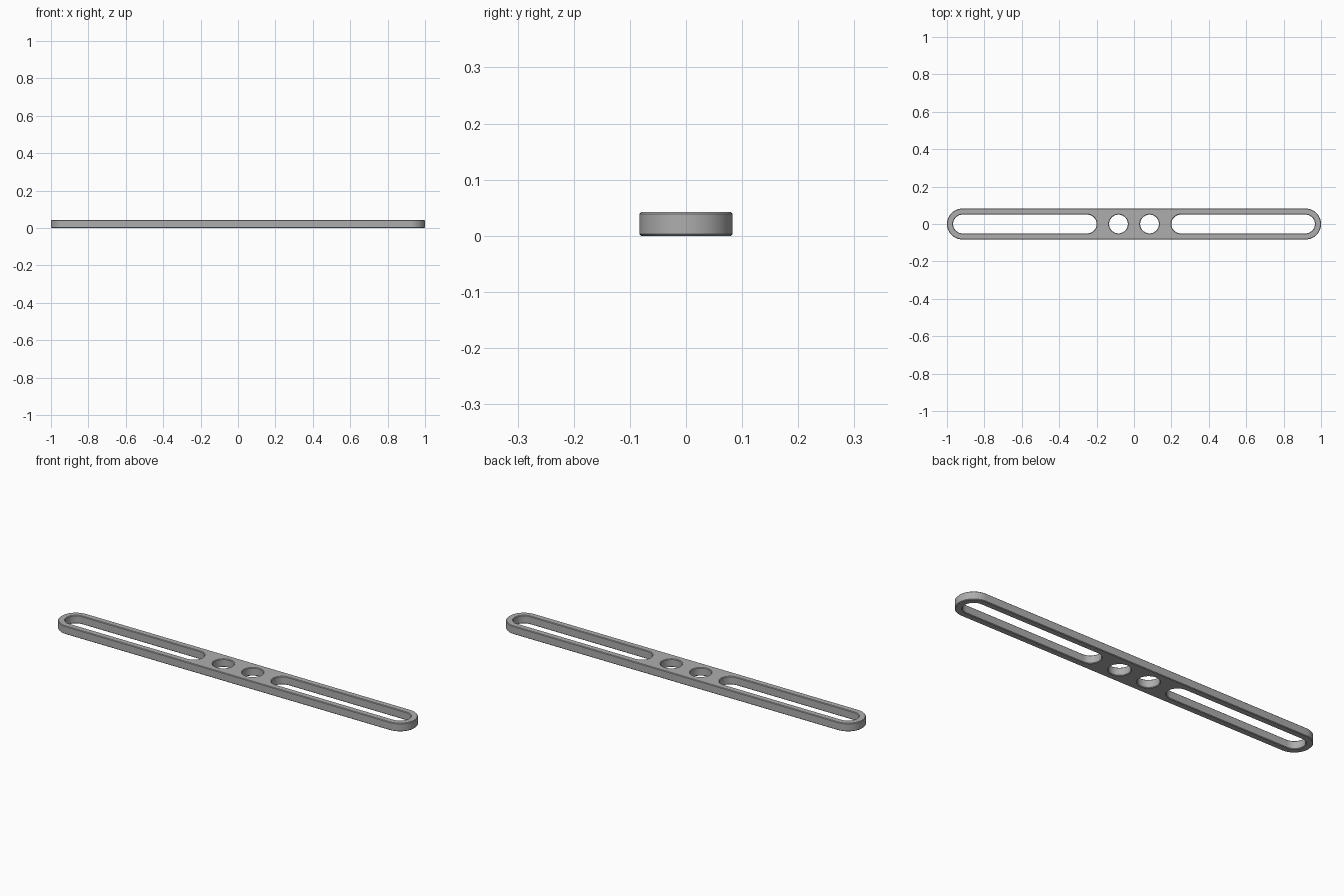
import bpy, bmesh
from math import pi, sin, cos, radians
from mathutils import Vector

cube = bpy.data.objects.get("Cube")
if cube:
    bpy.data.objects.remove(cube, do_unlink=True)

HEIGHT = 0.042
BEVEL = 0.003
ARC = 24  # segments per half circle


def stadium(x0, x1, r):
    """Outline of a round-ended slot between two arc centres."""
    pts = []
    for cx, start in ((x1, -pi / 2), (x0, pi / 2)):
        for i in range(ARC + 1):
            a = start + pi * i / ARC
            pts.append((cx + r * cos(a), r * sin(a)))
    return pts


def circle(cx, r):
    n = 2 * ARC
    return [(cx + r * cos(2 * pi * i / n), r * sin(2 * pi * i / n)) for i in range(n)]


def add_wall(bm, outline, sign):
    """Vertical wall with chamfered rims; returns its bottom and top edges."""
    levels = ((0, BEVEL), (BEVEL, 0), (HEIGHT - BEVEL, 0), (HEIGHT, BEVEL))
    rings = [[bm.verts.new((x, y, z)) for x, y in outline(sign * inset)]
             for z, inset in levels]
    n = len(rings[0])
    for low, high in zip(rings, rings[1:]):
        for i in range(n):
            j = (i + 1) % n
            bm.faces.new((low[i], low[j], high[j], high[i]))
    return [[bm.edges.get((ring[i], ring[(i + 1) % n])) for i in range(n)]
            for ring in (rings[0], rings[-1])]


bm = bmesh.new()
bottom, top = [], []

# Outer edge, two long slots and two round holes
outlines = [(lambda d: stadium(-0.917, 0.917, 0.083 + d), -1)]
for s in (-1, 1):
    a, b = sorted((s * 0.25, s * 0.917))
    outlines.append((lambda d, a=a, b=b: stadium(a, b, 0.05 + d), 1))
    outlines.append((lambda d, s=s: circle(s * 0.083, 0.05 + d), 1))
for outline, sign in outlines:
    low, high = add_wall(bm, outline, sign)
    bottom += low
    top += high

# Flat faces with the openings left free
for edges, z in ((bottom, -1), (top, 1)):
    bmesh.ops.triangle_fill(bm, use_beauty=True, edges=edges, normal=Vector((0, 0, z)))
bmesh.ops.recalc_face_normals(bm, faces=bm.faces[:])

mesh = bpy.data.meshes.new("slotted_bar")
bm.to_mesh(mesh)
bm.free()
bar = bpy.data.objects.new("slotted_bar", mesh)
bpy.context.collection.objects.link(bar)

# Plain grey finish
grey = bpy.data.materials.new("grey")
grey.use_nodes = True
colour = (0.42, 0.42, 0.42, 1)
grey.diffuse_color = colour
grey.node_tree.nodes["Principled BSDF"].inputs["Base Color"].default_value = colour
mesh.materials.append(grey)

bpy.ops.object.select_all(action="DESELECT")
bar.select_set(True)
bpy.context.view_layer.objects.active = bar
bpy.ops.object.shade_smooth_by_angle(angle=radians(30))
